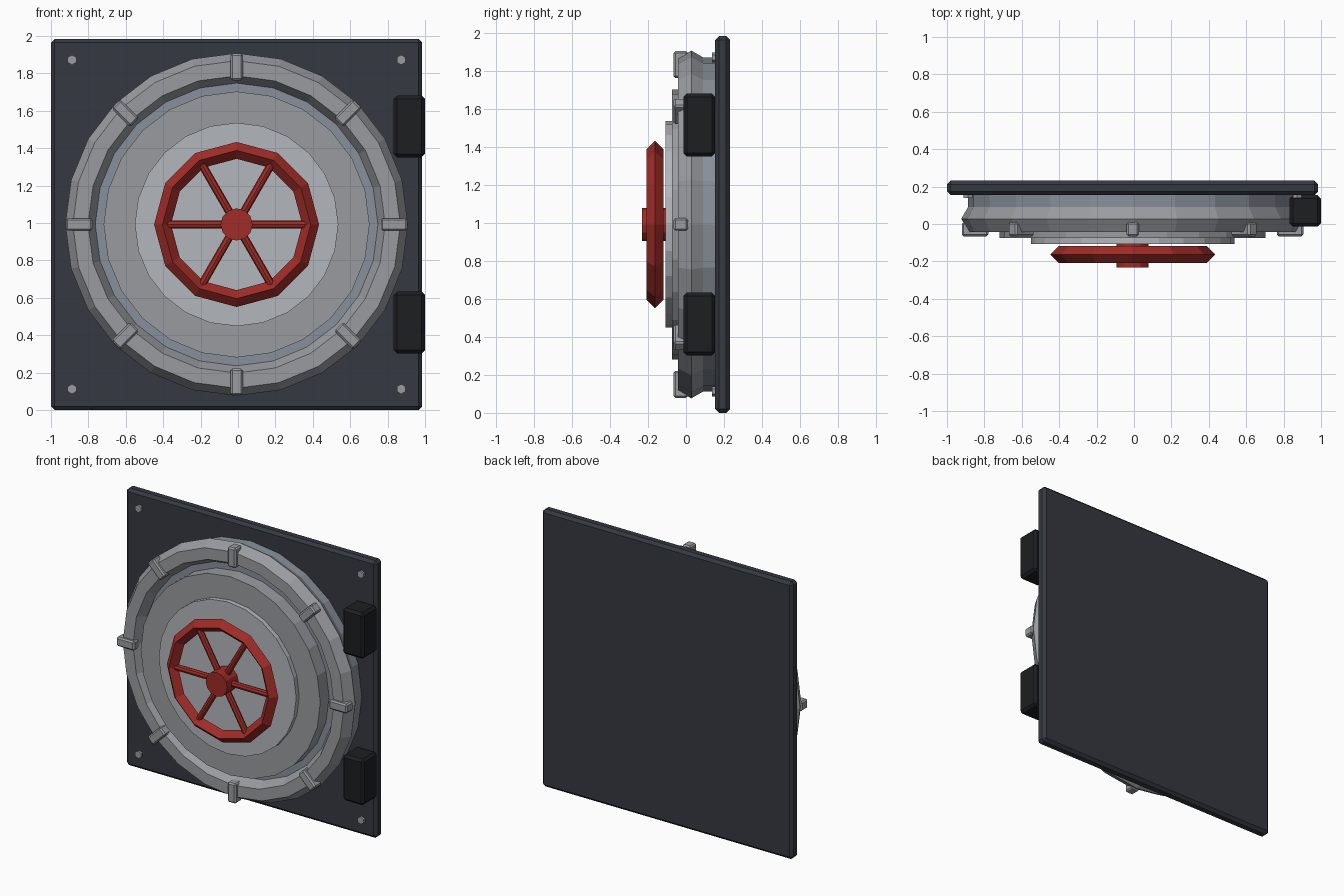
import bpy, bmesh, math
from mathutils import Matrix, Vector

if "Cube" in bpy.data.objects:
    bpy.data.objects.remove(bpy.data.objects["Cube"])

CX, CZ = -0.0075, 0.9925            # door axis


def material(name, rgb):
    m = bpy.data.materials.new(name)
    m.diffuse_color = (*rgb, 1)
    m.use_nodes = True
    m.node_tree.nodes["Principled BSDF"].inputs["Base Color"].default_value = m.diffuse_color
    return m


DARK = material("dark_steel", (0.035, 0.04, 0.052))
BLACK = material("black_steel", (0.012, 0.013, 0.015))
RED = material("red_paint", (0.35, 0.025, 0.02))
BLUE = material("blue_grey_steel", (0.25, 0.28, 0.33))
GREY = material("grey_steel", (0.32, 0.33, 0.35))
LIGHT = material("light_steel", (0.45, 0.47, 0.5))


def finish(name, bm, mat):
    bmesh.ops.recalc_face_normals(bm, faces=bm.faces)
    me = bpy.data.meshes.new(name)
    bm.to_mesh(me)
    bm.free()
    me.materials.append(mat)
    ob = bpy.data.objects.new(name, me)
    bpy.context.collection.objects.link(ob)
    return ob


def box(name, size, loc, mat, bevel, angle=0.0):
    """Chamfered box; loc is relative to the door axis, angle turns it about that axis."""
    bm = bmesh.new()
    bmesh.ops.create_cube(bm, size=1)
    bmesh.ops.scale(bm, vec=size, verts=bm.verts)
    bmesh.ops.bevel(bm, geom=bm.edges[:], offset=bevel, segments=1, affect='EDGES')
    bmesh.ops.translate(bm, vec=loc, verts=bm.verts)
    bm.transform(Matrix.Translation((CX, 0, CZ)) @ Matrix.Rotation(angle, 4, 'Y'))
    return finish(name, bm, mat)


def disc(name, r, y0, y1, sides, mat, x=0.0, z=0.0):
    """Cylinder along y with a vertex at the top."""
    bm = bmesh.new()
    bmesh.ops.create_cone(bm, cap_ends=True, segments=sides, radius1=r, radius2=r, depth=y1 - y0)
    bm.transform(Matrix.Translation((CX + x, (y0 + y1) / 2, CZ + z)) @ Matrix.Rotation(math.pi / 2, 4, 'X'))
    return finish(name, bm, mat)


def torus(name, R, r, y, major, minor, mat):
    """Faceted ring around the door axis."""
    bm = bmesh.new()
    rings = []
    for i in range(major):
        a = 2 * math.pi * i / major
        ring = []
        for j in range(minor):
            b = 2 * math.pi * j / minor
            d = R + r * math.cos(b)
            ring.append(bm.verts.new((CX + d * math.cos(a), y + r * math.sin(b), CZ + d * math.sin(a))))
        rings.append(ring)
    for i in range(major):
        p, q = rings[i], rings[(i + 1) % major]
        for j in range(minor):
            k = (j + 1) % minor
            bm.faces.new((p[j], p[k], q[k], q[j]))
    return finish(name, bm, mat)


# wall plate
box("wall_plate", (1.985, 0.078, 1.985), (0, 0.193, 0), DARK, 0.02)

# door body, rim and stepped face
disc("door_body", 0.88, 0.025, 0.16, 24, BLUE)
torus("door_rim", 0.835, 0.081, 0.028, 24, 6, GREY)
disc("door_face", 0.711, -0.074, 0.03, 24, GREY)
disc("door_center_plate", 0.544, -0.108, -0.07, 24, LIGHT)

# clamps around the rim
for i in range(8):
    box(f"clamp_{i + 1}", (0.066, 0.075, 0.142), (0, -0.028, 0.842), GREY, 0.01, i * math.pi / 4)

# hinges
for name, z in (("upper_hinge", 0.524), ("lower_hinge", -0.524)):
    box(name, (0.168, 0.168, 0.33), (0.9235, 0.07, z), BLACK, 0.018)

# corner bolts
for sx in (-1, 1):
    for sz in (-1, 1):
        disc(f"bolt_{'left' if sx < 0 else 'right'}_{'bottom' if sz < 0 else 'top'}",
             0.027, 0.138, 0.16, 6, GREY, sx * 0.88, sz * 0.88)

# hand wheel: diamond-section rim, hub and spokes
torus("wheel_rim", 0.396, 0.045, -0.163, 12, 4, RED)
disc("wheel_hub", 0.086, -0.232, -0.1, 12, RED)
for i in range(6):
    bm = bmesh.new()
    bmesh.ops.create_cone(bm, cap_ends=True, segments=8, radius1=0.022, radius2=0.022, depth=0.35)
    bm.transform(Matrix.Translation((CX, -0.163, CZ))
                 @ Matrix.Rotation(math.pi / 2 + i * math.pi / 3, 4, 'Y')
                 @ Matrix.Translation((0, 0, 0.205)))
    finish(f"wheel_spoke_{i + 1}", bm, RED)
